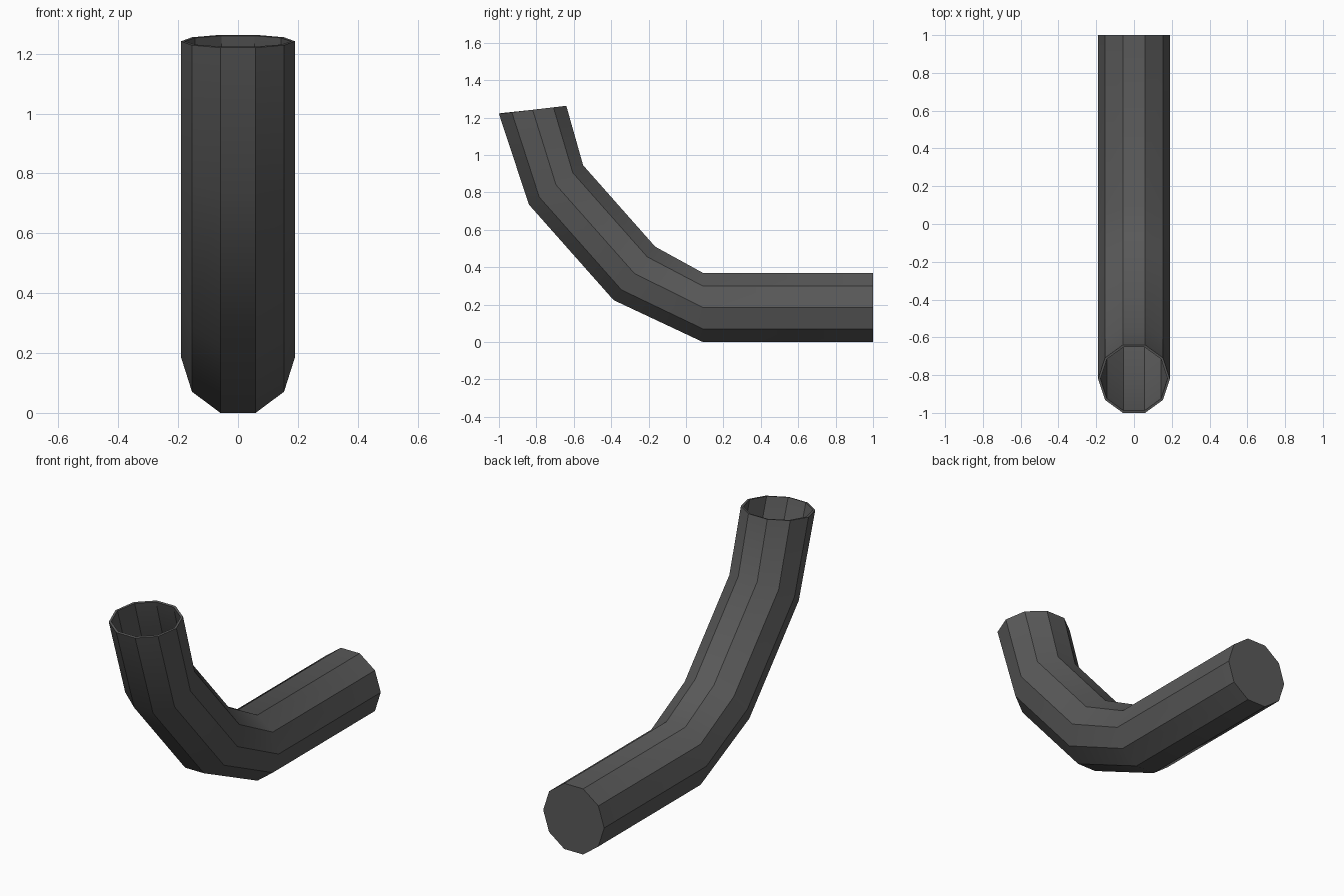
import bpy, bmesh, math
from mathutils import Vector

if "Cube" in bpy.data.objects:
    bpy.data.objects.remove(bpy.data.objects["Cube"])

SIDES = 10
RADIUS = 0.19
TOP = math.sin(math.radians(72))  # height of the decagon's flat top, unit radius

# Bend stations: (y, z) of the lower edge and of the upper edge of each ring
STATIONS = [
    ((1.0, 0.0), (1.0, 0.37)),
    ((0.09, 0.0), (0.09, 0.37)),
    ((-0.387, 0.224), (-0.165, 0.51)),
    ((-0.84, 0.735), (-0.55, 0.945)),
    ((-1.0, 1.22), (-0.64, 1.263)),
]

# Bent pipe: decagon rings bridged along the bend
bm = bmesh.new()
rings = []
for low, high in STATIONS:
    low, high = Vector((0, *low)), Vector((0, *high))
    mid, half = (low + high) / 2, (high - low) / 2
    ring = []
    for i in range(SIDES):
        a = math.tau * i / SIDES
        p = mid + half * (math.sin(a) / TOP)
        p.x = RADIUS * math.cos(a)
        ring.append(bm.verts.new(p))
    rings.append(ring)
for a, b in zip(rings, rings[1:]):
    for i in range(SIDES):
        j = (i + 1) % SIDES
        bm.faces.new((a[i], a[j], b[j], b[i]))

# Closed back end; the upper end stays open
bm.faces.new(rings[0])
bmesh.ops.recalc_face_normals(bm, faces=bm.faces)
cap = max(bm.faces, key=lambda f: f.calc_center_median().y)
if cap.normal.y < 0:
    bmesh.ops.reverse_faces(bm, faces=bm.faces)

mesh = bpy.data.meshes.new("bent_pipe")
bm.to_mesh(mesh)
bm.free()
pipe = bpy.data.objects.new("bent_pipe", mesh)
bpy.context.collection.objects.link(pipe)

# Thin wall and open rim
wall = pipe.modifiers.new("wall", 'SOLIDIFY')
wall.thickness = 0.012
wall.offset = -1
wall.use_even_offset = True

bpy.context.view_layer.objects.active = pipe
pipe.select_set(True)
bpy.ops.object.modifier_apply(modifier="wall")
bpy.ops.object.shade_smooth_by_angle(angle=math.radians(30))

# Dark grey finish
mat = bpy.data.materials.new("dark_grey")
mat.diffuse_color = (0.1, 0.1, 0.1, 1)
mat.use_nodes = True
mat.node_tree.nodes["Principled BSDF"].inputs["Base Color"].default_value = mat.diffuse_color
pipe.data.materials.append(mat)
